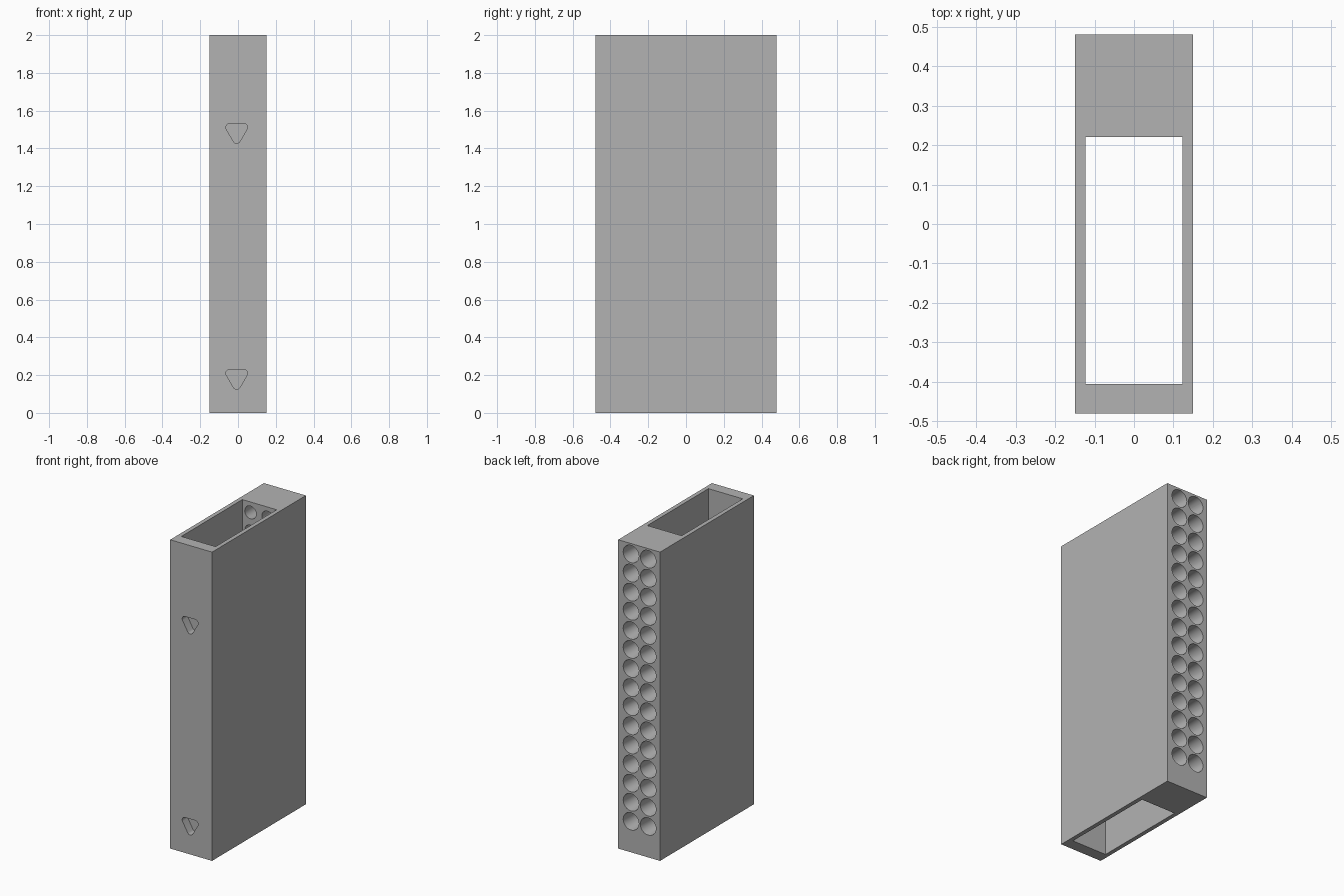
import bpy, bmesh, math
from mathutils import Matrix, Vector

cube = bpy.data.objects.get("Cube")
if cube:
    bpy.data.objects.remove(cube, do_unlink=True)

grey = bpy.data.materials.new("plain grey")
grey.use_nodes = True
grey.diffuse_color = (0.45, 0.45, 0.45, 1)
grey.node_tree.nodes["Principled BSDF"].inputs["Base Color"].default_value = grey.diffuse_color


def make_object(name, bm):
    bmesh.ops.recalc_face_normals(bm, faces=bm.faces)
    mesh = bpy.data.meshes.new(name)
    bm.to_mesh(mesh)
    bm.free()
    mesh.materials.append(grey)
    obj = bpy.data.objects.new(name, mesh)
    bpy.context.collection.objects.link(obj)
    return obj


def add_box(bm, low, high):
    low, high = Vector(low), Vector(high)
    bmesh.ops.create_cube(bm, size=1, matrix=Matrix.Translation((low + high) / 2)
                          @ Matrix.Diagonal((*(high - low), 1)))


def add_pocket(bm, centre, y_front, y_floor, core=0.043, radius=0.02):
    """Downward triangle with rounded corners, extruded along y."""
    points = []
    for corner in (-90, 30, 150):
        a = math.radians(corner)
        for step in range(-4, 5):
            b = a + math.radians(step * 15)
            points.append((centre[0] + core * math.cos(a) + radius * math.cos(b), y_front,
                           centre[1] + core * math.sin(a) + radius * math.sin(b)))
    face = bm.faces.new([bm.verts.new(p) for p in points])
    new = bmesh.ops.extrude_face_region(bm, geom=[face])["geom"]
    bmesh.ops.translate(bm, vec=(0, y_floor - y_front, 0),
                        verts=[v for v in new if isinstance(v, bmesh.types.BMVert)])


# Outer block
bm = bmesh.new()
add_box(bm, (-0.15, -0.48, 0), (0.15, 0.48, 2))
body = make_object("body", bm)

# Open shaft from top to bottom
shaft = bmesh.new()
add_box(shaft, (-0.123, -0.405, -0.1), (0.123, 0.22, 2.1))

# Two columns of tapered holes through the thick back wall
holes = bmesh.new()
y_in, y_out, taper = 0.20, 0.50, 0.015 / 0.26
turn = Matrix.Rotation(-math.pi / 2, 4, 'X')
for x in (-0.065, 0.058):
    for row in range(15):
        place = Matrix.Translation((x, (y_in + y_out) / 2, 1.932 - row * 0.1237))
        bmesh.ops.create_cone(holes, cap_ends=True, segments=32, depth=y_out - y_in,
                              radius1=0.041 - 0.02 * taper, radius2=0.056 + 0.02 * taper,
                              matrix=place @ turn)

# Two rounded triangular pockets in the front wall
pockets = bmesh.new()
for z in (0.188, 1.49):
    add_pocket(pockets, (-0.007, z), -0.5, -0.425)

# Cut everything out of the block
bpy.context.view_layer.objects.active = body
for name, cut in (("shaft", shaft), ("holes", holes), ("pockets", pockets)):
    cutter = make_object(name + "_cutter", cut)
    cutter.hide_render = True
    mod = body.modifiers.new(name, 'BOOLEAN')
    mod.operation, mod.solver, mod.object = 'DIFFERENCE', 'EXACT', cutter
    bpy.ops.object.modifier_apply(modifier=mod.name)
    bpy.data.objects.remove(cutter, do_unlink=True)

for obj in bpy.context.selected_objects:
    obj.select_set(False)
body.select_set(True)
bpy.ops.object.shade_smooth_by_angle(angle=math.radians(30))
